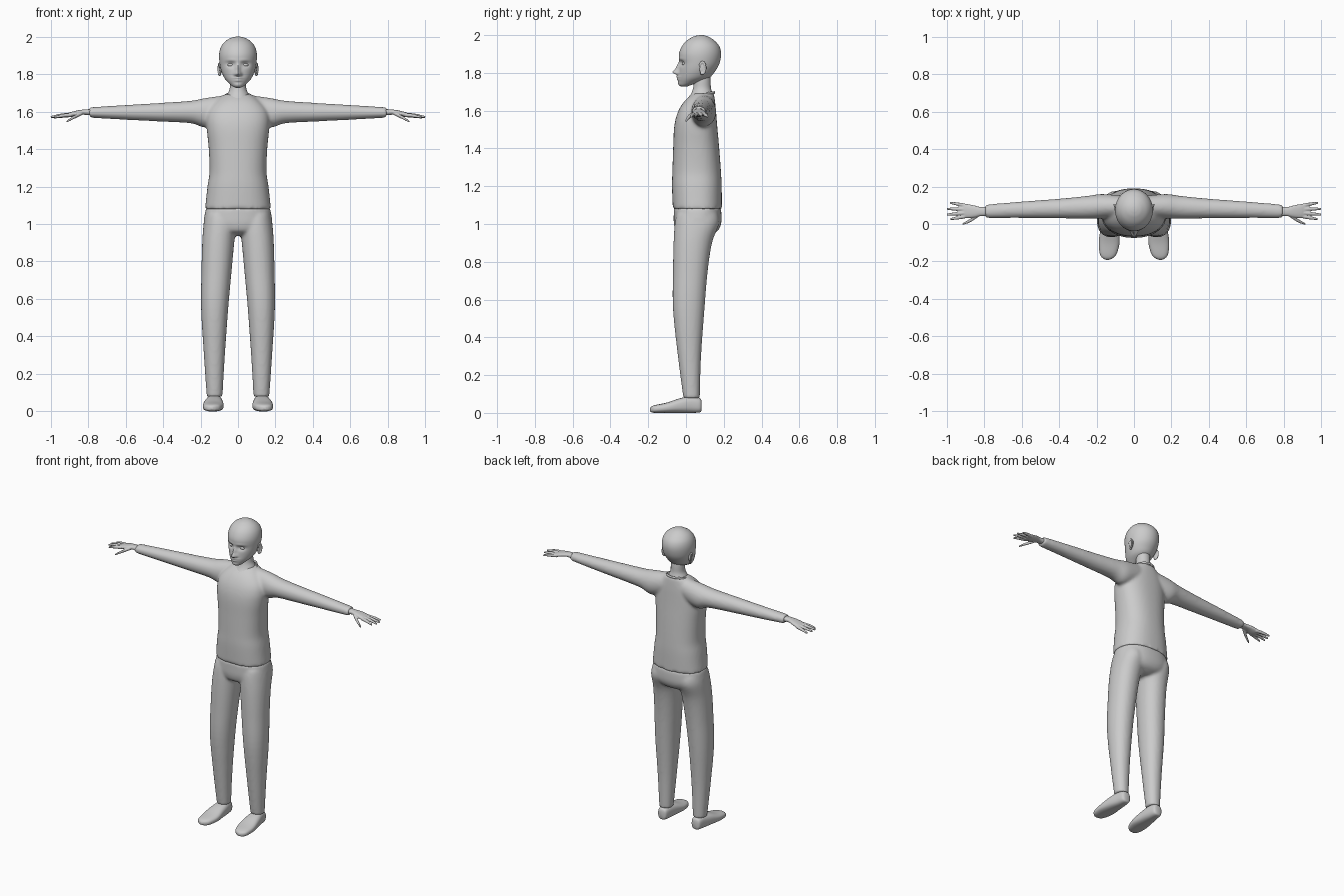
import bpy, bmesh, math
from mathutils import Matrix, Vector

# axis of the loft -> coordinate index of (travel, a, b)
ORDER = {'x': (0, 1, 2), 'y': (1, 0, 2), 'z': (2, 1, 0)}


def spline(secs, k):
    """Catmull-Rom interpolation of section tuples."""
    out = []
    for i in range(len(secs) - 1):
        p0, p1 = secs[max(i - 1, 0)], secs[i]
        p2, p3 = secs[i + 1], secs[min(i + 2, len(secs) - 1)]
        for j in range(k):
            t = j / k
            out.append([0.5 * (2 * b + (c - a) * t + (2 * a - 5 * b + 4 * c - d) * t * t
                               + (3 * b - a - 3 * c + d) * t ** 3)
                        for a, b, c, d in zip(p0, p1, p2, p3)])
    return out + [list(secs[-1])]


def loft(bm, axis, secs, n=32, k=5, p=2.0, sides=(1,)):
    """Sections (travel, a_min, a_max, b_min, b_max) joined as a closed skin."""
    it, ia, ib = ORDER[axis]
    for s in sides:
        rings = []
        for t, a0, a1, b0, b1 in spline(secs, k):
            ring = []
            for i in range(n):
                c, d = math.cos(2 * math.pi * i / n), math.sin(2 * math.pi * i / n)
                co = [0, 0, 0]
                co[it] = t
                co[ia] = (a0 + a1) / 2 + (a1 - a0) / 2 * math.copysign(abs(c) ** (2 / p), c)
                co[ib] = (b0 + b1) / 2 + (b1 - b0) / 2 * math.copysign(abs(d) ** (2 / p), d)
                co[0] *= s
                ring.append(bm.verts.new(co))
            rings.append(ring)
        for r, q in zip(rings, rings[1:]):
            for i in range(n):
                bm.faces.new((r[i], r[(i + 1) % n], q[(i + 1) % n], q[i]))
        bm.faces.new(rings[0])
        bm.faces.new(rings[-1])


def zs(rows):
    """Symmetric upright sections (z, front, back, half width)."""
    return [(z, f, b, -w, w) for z, f, b, w in rows]


def ball(bm, loc, scale, rot=0):
    m = Matrix.Translation(loc) @ Matrix.Rotation(rot, 4, 'X') @ Matrix.Diagonal((*scale, 1))
    bmesh.ops.create_uvsphere(bm, u_segments=24, v_segments=16, radius=1, matrix=m)


def finish(name, bm, voxel=0, smooth=0):
    bmesh.ops.recalc_face_normals(bm, faces=bm.faces)
    me = bpy.data.meshes.new(name)
    bm.to_mesh(me)
    bm.free()
    ob = bpy.data.objects.new(name, me)
    bpy.context.collection.objects.link(ob)
    if voxel:
        r = ob.modifiers.new("fuse", 'REMESH')
        r.mode, r.voxel_size, r.use_smooth_shade = 'VOXEL', voxel, True
        sm = ob.modifiers.new("soften", 'SMOOTH')
        sm.factor, sm.iterations = 0.5, smooth
    bpy.ops.object.select_all(action='DESELECT')
    ob.select_set(True)
    bpy.context.view_layer.objects.active = ob
    bpy.ops.object.shade_smooth_by_angle(angle=math.radians(50))
    return ob


BOTH = (1, -1)

# shirt: torso and two sleeves fused
bm = bmesh.new()
loft(bm, 'z', zs([(1.08, -.07, .19, .176), (1.2, -.074, .189, .163), (1.28, -.072, .185, .152),
                  (1.4, -.068, .176, .156), (1.5, -.064, .167, .166), (1.56, -.054, .162, .168),
                  (1.61, -.035, .158, .155), (1.655, -.004, .153, .118), (1.692, .04, .148, .072)]),
     n=48, p=2.35)
loft(bm, 'x', [(.06, .04, .15, 1.55, 1.688), (.17, .028, .16, 1.515, 1.673),
               (.25, .028, .15, 1.537, 1.658), (.4, .03, .135, 1.546, 1.647),
               (.6, .032, .12, 1.556, 1.635), (.792, .031, .104, 1.567, 1.623)], sides=BOTH)
finish("shirt", bm, .009, 7)

# trousers: hips and two legs fused
bm = bmesh.new()
loft(bm, 'z', zs([(.937, .0, .12, .05), (.96, -.05, .165, .135), (1.0, -.064, .186, .179),
                  (1.05, -.065, .188, .178), (1.087, -.064, .184, .17)]), n=48, p=2.3)
loft(bm, 'z', [(.078, -.014, .073, .083, .167), (.3, -.043, .08, .07, .182),
               (.55, -.069, .098, .052, .197), (.75, -.069, .115, .034, .195),
               (.9, -.066, .138, .02, .191), (1.0, -.06, .175, .01, .184),
               (1.05, -.05, .17, .02, .175)], p=2.15, sides=BOTH)
finish("trousers", bm, .009, 5)

# shoes with a flattened sole
bm = bmesh.new()
loft(bm, 'y', [(.083, .108, .142, .015, .06), (.073, .094, .156, .003, .078),
               (.03, .086, .166, 0, .088), (-.03, .08, .179, 0, .078),
               (-.1, .077, .188, 0, .055), (-.16, .093, .182, 0, .042),
               (-.182, .113, .167, .003, .034), (-.191, .133, .149, .01, .024)],
     p=2.6, sides=BOTH)
finish("shoes", bm)

# hands: palm, four fingers and thumb fused
bm = bmesh.new()
loft(bm, 'x', [(.77, .042, .092, 1.578, 1.614), (.82, .042, .091, 1.583, 1.611),
               (.85, .036, .099, 1.581, 1.607), (.89, .031, .106, 1.571, 1.598),
               (.918, .036, .103, 1.569, 1.588)], p=2.3, sides=BOTH)
fingers = [((.89, .043, 1.582), (.935, .034, 1.578), (.98, .026, 1.569)),
           ((.89, .06, 1.584), (.945, .055, 1.58), (1.0, .05, 1.571)),
           ((.89, .079, 1.584), (.945, .08, 1.578), (.998, .081, 1.57)),
           ((.89, .096, 1.581), (.935, .105, 1.576), (.983, .114, 1.568)),
           ((.83, .048, 1.592), (.875, .018, 1.57), (.914, .0, 1.546))]
for pts in fingers:
    secs = []
    for (x, y, z), r in zip(pts, (.0105, .0095, .0055)):
        secs.append((x, y - r, y + r, z - r, z + r))
    loft(bm, 'x', secs, n=16, sides=BOTH)
finish("hands", bm, .0035, 3)

# neck
bm = bmesh.new()
loft(bm, 'z', zs([(1.62, .0, .145, .08), (1.66, .008, .145, .07), (1.69, .027, .14, .058),
                  (1.72, .038, .132, .045), (1.76, .043, .13, .043), (1.81, .05, .125, .042)]))
finish("neck", bm)

# shirt collar, tilted down to the front
bm = bmesh.new()
N = 48
loop = []
for i in range(N):
    a = 2 * math.pi * i / N
    dip = (1 + math.cos(a)) / 2
    c = Vector((.07 * math.sin(a), .08 - .07 * math.cos(a), 1.696 - .036 * dip ** 1.3))
    out = Vector((math.sin(a), -math.cos(a), 0))
    loop.append([bm.verts.new(c + out * .005 * math.cos(b) + Vector((0, 0, .007 * math.sin(b))))
                 for b in (j * math.pi / 4 for j in range(8))])
for i in range(N):
    r, q = loop[i], loop[(i + 1) % N]
    for j in range(8):
        bm.faces.new((r[j], r[(j + 1) % 8], q[(j + 1) % 8], q[j]))
finish("collar", bm)

# head with sculpted face: bumps are (x, z, spread x, spread z, push in y)
bm = bmesh.new()
loft(bm, 'z', zs([(1.727, -.022, .005, .012), (1.734, -.034, .025, .028), (1.75, -.039, .07, .047),
                  (1.775, -.04, .125, .07), (1.81, -.037, .155, .087), (1.85, -.035, .177, .097),
                  (1.9, -.037, .186, .101), (1.94, -.022, .177, .093), (1.97, .003, .152, .073),
                  (1.99, .035, .122, .044), (1.998, .06, .099, .02), (2.0, .078, .082, .002)]),
     n=96, k=9)
bumps = [(0, 1.826, .008, .018, -.017), (0, 1.803, .011, .009, -.026),
         (.013, 1.797, .006, .006, -.009), (.038, 1.852, .016, .011, .013),
         (.035, 1.873, .02, .006, -.004), (0, 1.779, .017, .0045, -.009),
         (0, 1.766, .015, .005, -.008), (0, 1.742, .016, .009, -.004)]
for v in bm.verts:
    if v.co.y < .05:
        x, z = abs(v.co.x), v.co.z
        v.co.y += sum(d * math.exp(-((x - bx) / sx) ** 2 / 2 - ((z - bz) / sz) ** 2 / 2)
                      for bx, bz, sx, sz, d in bumps)
finish("head", bm)

# eyes
bm = bmesh.new()
for s in BOTH:
    ball(bm, (s * .038, -.005, 1.849), (.018, .016, .011))
finish("eyes", bm)

# ears: flat bowl with a raised rim
bm = bmesh.new()
for s in BOTH:
    ball(bm, (s * .094, .088, 1.826), (.008, .016, .03), -.2)
    for i in range(14):
        a = math.radians(-110 + i * 20)
        ball(bm, (s * (.098 + .006 * max(0, math.cos(a))), .087 + .016 * math.cos(a),
                  1.826 + .031 * math.sin(a)), (.006, .006, .007))
finish("ears", bm, .003, 4)
